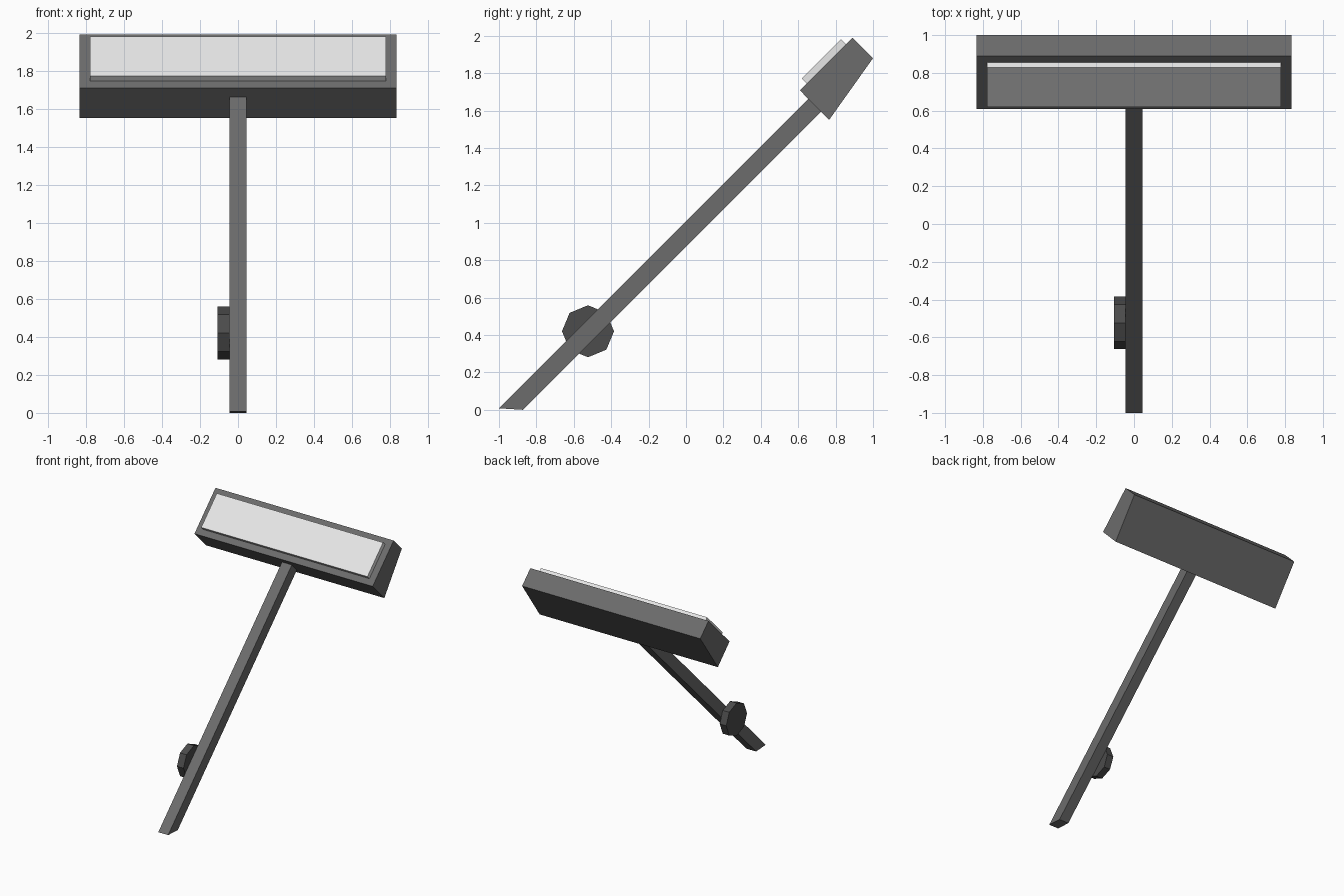
import bpy, bmesh, math

if "Cube" in bpy.data.objects:
    bpy.data.objects.remove(bpy.data.objects["Cube"])


def material(name, value):
    m = bpy.data.materials.new(name)
    m.diffuse_color = (value, value, value, 1)
    m.use_nodes = True
    m.node_tree.nodes["Principled BSDF"].inputs["Base Color"].default_value = m.diffuse_color
    return m


dark_grey = material("dark grey", 0.15)
charcoal = material("charcoal", 0.072)
off_white = material("off white", 0.8)


def extrude_profile(name, profile, x0, x1, mat):
    """Sweep a closed (y, z) outline from x0 to x1."""
    bm = bmesh.new()
    face = bm.faces.new([bm.verts.new((x0, y, z)) for y, z in profile])
    ext = bmesh.ops.extrude_face_region(bm, geom=[face])
    moved = [v for v in ext["geom"] if isinstance(v, bmesh.types.BMVert)]
    bmesh.ops.translate(bm, verts=moved, vec=(x1 - x0, 0, 0))
    bmesh.ops.recalc_face_normals(bm, faces=bm.faces)
    mesh = bpy.data.meshes.new(name)
    bm.to_mesh(mesh)
    bm.free()
    mesh.materials.append(mat)
    obj = bpy.data.objects.new(name, mesh)
    bpy.context.collection.objects.link(obj)
    return obj


# Slanted handle, its upper end just inside the head
extrude_profile("handle", [(-1, 0.008), (-0.872, 0), (0.73, 1.602), (0.665, 1.673)],
                -0.046, 0.046, dark_grey)

# Wedge-shaped head
extrude_profile("head", [(0.609, 1.708), (0.765, 1.55), (1.0, 1.88), (0.89, 1.989)],
                -0.834, 0.834, dark_grey)

# Raised pale panel on the sloping face of the head
extrude_profile("front_panel", [(0.619, 1.772), (0.648, 1.743), (0.857, 1.952), (0.828, 1.981)],
                -0.778, 0.778, off_white)

# Eight-sided knob on the left side of the handle
octagon = [(-0.524 + 0.139 * math.cos(i * math.pi / 4),
            0.42 + 0.139 * math.sin(i * math.pi / 4)) for i in range(8)]
extrude_profile("side_knob", octagon, -0.107, -0.046, charcoal)
